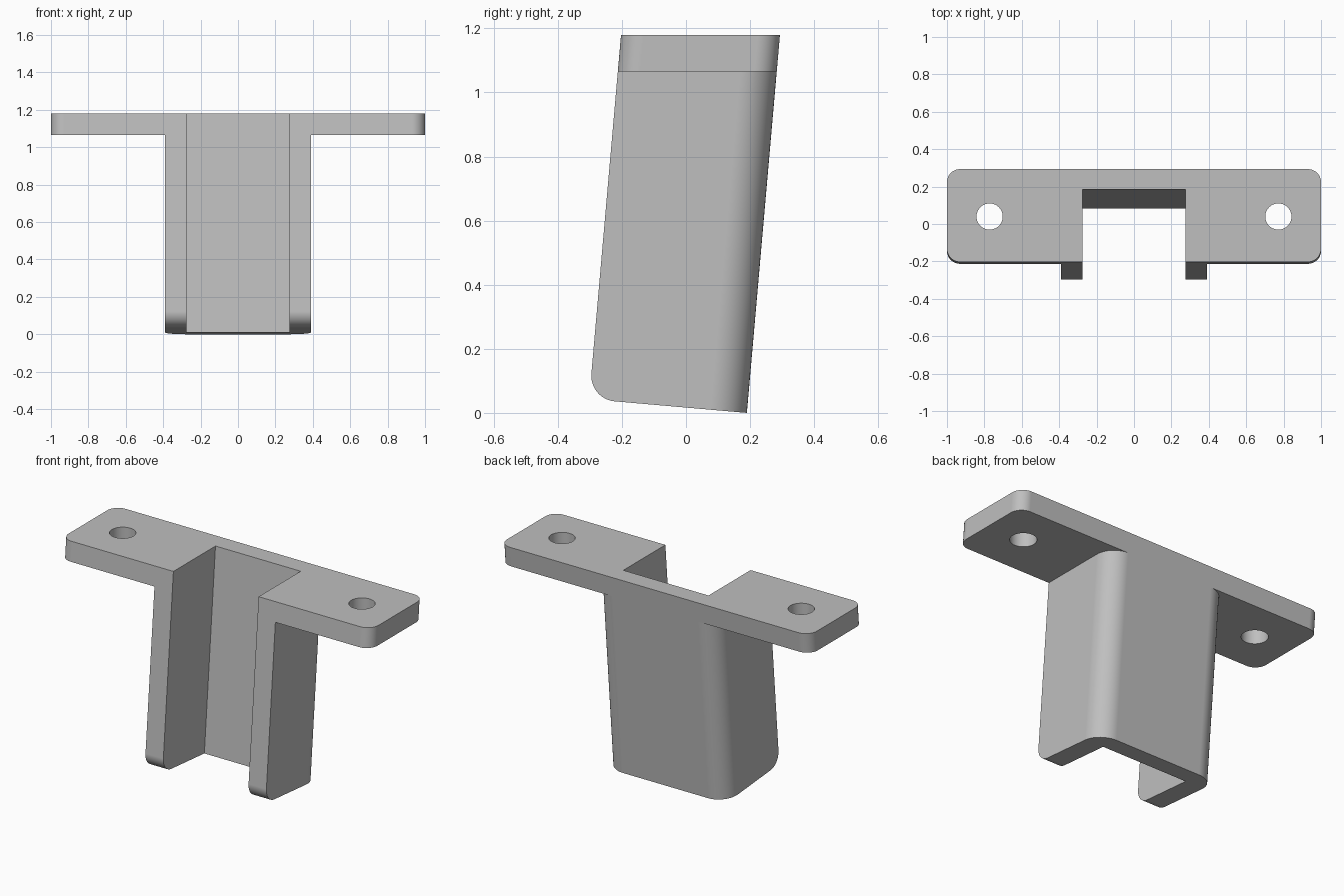
import bpy, bmesh
from math import sin, cos, radians, tan
from mathutils import Matrix

cube = bpy.data.objects.get("Cube")
if cube:
    bpy.data.objects.remove(cube, do_unlink=True)

LEAN = tan(radians(5))
FRONT, INNER, BACK = -0.306, 0.082, 0.19      # depths before leaning
SLOT, OUTER, END = 0.275, 0.39, 1.0           # half widths
UNDER, TOP = 1.065, 1.18                      # flange heights
SEGMENTS = 12


def arc(cx, cy, r, start):
    steps = [radians(start + 90 * i / SEGMENTS) for i in range(SEGMENTS + 1)]
    return [(cx + r * cos(a), cy + r * sin(a)) for a in steps]


def lean(p, z):
    return (p[0], p[1] + LEAN * z, z)


def square_cut(p):
    # height of the column end, cut square to the leaning axis
    return lean(p, LEAN * (BACK - p[1]) / (1 + LEAN ** 2))


# Half outlines, seen from above
slot_side = [(0, INNER), (SLOT, INNER), (SLOT, FRONT), (OUTER, FRONT)]
wall = OUTER - SLOT
back_arc = arc(SLOT, BACK - wall, wall, 0)
back_arc[-1] = (SLOT, BACK)
r = 0.07
tab = arc(END - r, FRONT + r, r, -90) + arc(END - r, BACK - r, r, 0)
column = slot_side + back_arc + [(0, BACK)]
flange = slot_side + tab + [(SLOT, BACK), (0, BACK)]

bm = bmesh.new()
low = {p: bm.verts.new(square_cut(p)) for p in column}
mid = {p: bm.verts.new(lean(p, UNDER)) for p in dict.fromkeys(column + flange)}
high = {p: bm.verts.new(lean(p, TOP)) for p in flange}


def walls(loop, a, b):
    for p, q in zip(loop, loop[1:]):
        bm.faces.new((a[p], a[q], b[q], b[p]))


walls(column, low, mid)
walls(flange, mid, high)
bm.faces.new([low[p] for p in reversed(column)])
bm.faces.new([high[p] for p in flange])
underside = [slot_side[-1]] + tab + back_arc[::-1]
bm.faces.new([mid[p] for p in reversed(underside)])

# Rounded foot of the leg
foot = bm.edges.get((low[slot_side[2]], low[slot_side[3]]))
bmesh.ops.bevel(bm, geom=[foot], offset=0.08, segments=SEGMENTS,
                profile=0.5, affect='EDGES')

# Other half, then clean up flat seams
bmesh.ops.mirror(bm, geom=bm.verts[:] + bm.edges[:] + bm.faces[:],
                 matrix=Matrix.Identity(4), merge_dist=0.0001, axis='X')
bmesh.ops.remove_doubles(bm, verts=bm.verts[:], dist=0.0001)
bmesh.ops.recalc_face_normals(bm, faces=bm.faces[:])
bmesh.ops.dissolve_limit(bm, angle_limit=0.002, verts=bm.verts[:], edges=bm.edges[:])
mesh = bpy.data.meshes.new("bracket")
bm.to_mesh(mesh)
bm.free()
bracket = bpy.data.objects.new("bracket", mesh)
bpy.context.collection.objects.link(bracket)

grey = bpy.data.materials.new("grey")
grey.use_nodes = True
grey.diffuse_color = (0.52, 0.52, 0.52, 1)
grey.node_tree.nodes["Principled BSDF"].inputs["Base Color"].default_value = grey.diffuse_color
mesh.materials.append(grey)


def activate(obj):
    bpy.ops.object.select_all(action='DESELECT')
    obj.select_set(True)
    bpy.context.view_layer.objects.active = obj


# Screw holes
for side in (-1, 1):
    bpy.ops.mesh.primitive_cylinder_add(vertices=48, radius=0.07, depth=0.4,
                                        location=(side * 0.772, 0.04, 1.12))
    cutter = bpy.context.object
    cutter.name = "hole_cutter"
    cutter.hide_render = True
    cutter.data.materials.append(grey)
    activate(bracket)
    cut = bracket.modifiers.new("hole", 'BOOLEAN')
    cut.operation = 'DIFFERENCE'
    cut.solver = 'EXACT'
    cut.object = cutter
    bpy.ops.object.modifier_apply(modifier=cut.name)
    bpy.data.objects.remove(cutter, do_unlink=True)

activate(bracket)
bpy.ops.object.shade_smooth_by_angle(angle=radians(30))
weighted = bracket.modifiers.new("even_shading", 'WEIGHTED_NORMAL')
weighted.keep_sharp = True
